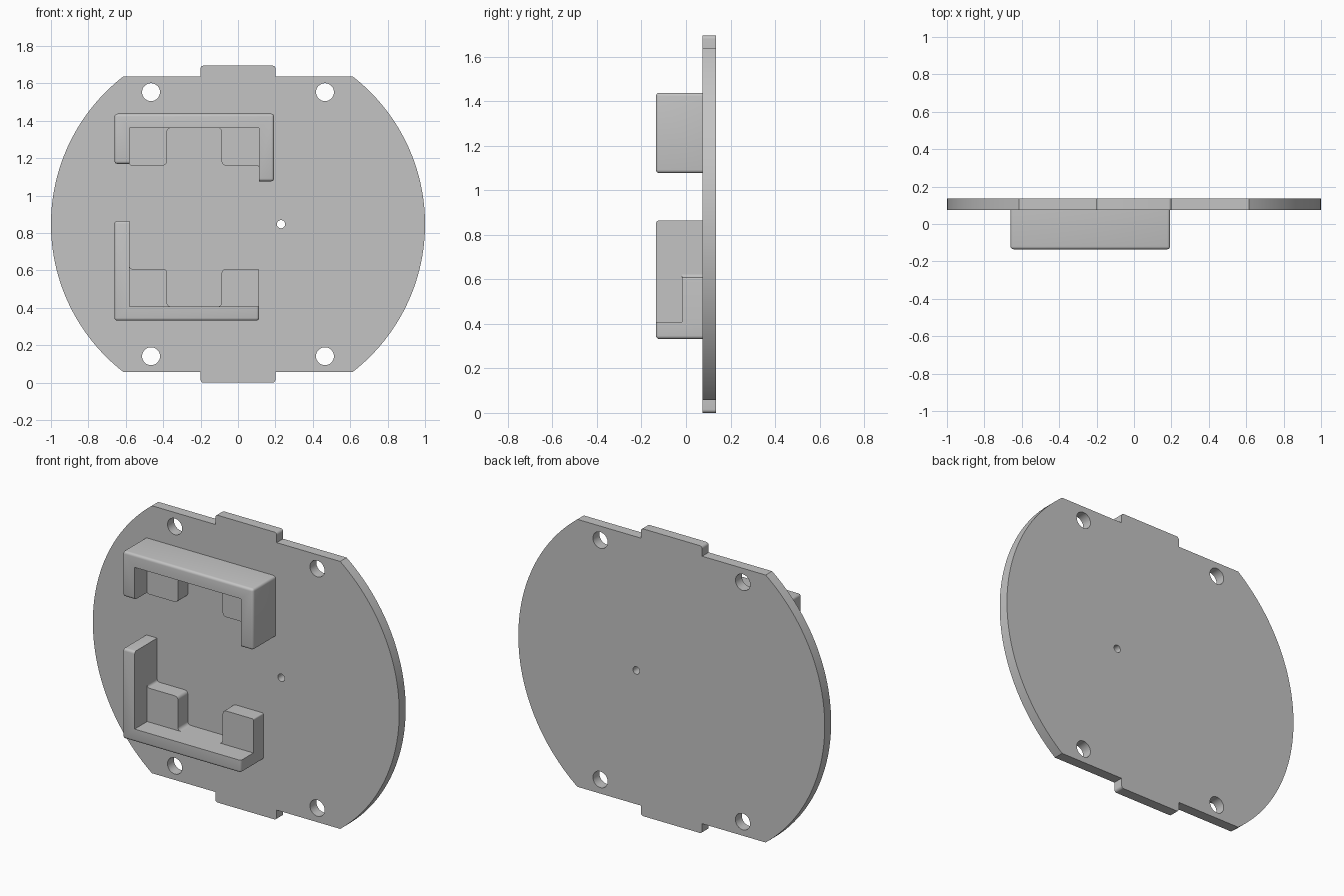
import bpy
import bmesh
from math import asin, cos, sin, pi, tan
from mathutils import Vector

cube = bpy.data.objects.get("Cube")
if cube:
    bpy.data.objects.remove(cube, do_unlink=True)

GREY = (0.55, 0.55, 0.55, 1)
grey = bpy.data.materials.new("light grey")
grey.use_nodes = True
grey.diffuse_color = GREY
grey.node_tree.nodes["Principled BSDF"].inputs["Base Color"].default_value = GREY

HEIGHT = 1.695
MID = HEIGHT / 2
FRONT, PLATE_FRONT, BACK = -0.135, 0.075, 0.135


def finish(name, bm):
    """Turn a bmesh into a shaded, coloured object."""
    bmesh.ops.recalc_face_normals(bm, faces=bm.faces[:])
    mesh = bpy.data.meshes.new(name)
    bm.to_mesh(mesh)
    bm.free()
    mesh.materials.append(grey)
    obj = bpy.data.objects.new(name, mesh)
    bpy.context.collection.objects.link(obj)
    bpy.ops.object.select_all(action='DESELECT')
    obj.select_set(True)
    bpy.context.view_layer.objects.active = obj
    bpy.ops.object.shade_smooth_by_angle(angle=pi / 6)
    return obj


def rounded(corners, steps=5):
    """Profile points from (x, z) or (x, z, radius) corners."""
    out = []
    for i, c in enumerate(corners):
        p = Vector(c[:2])
        if len(c) < 3:
            out.append(p)
            continue
        a = (Vector(corners[i - 1][:2]) - p).normalized()
        b = (Vector(corners[(i + 1) % len(corners)][:2]) - p).normalized()
        half = a.angle(b) / 2
        start, end = p + a * c[2] / tan(half), p + b * c[2] / tan(half)
        centre = p + (a + b).normalized() * c[2] / sin(half)
        for k in range(steps + 1):
            d = (start.lerp(end, k / steps) - centre).normalized()
            out.append(centre + d * c[2])
    return out


def prism(points, y0, y1):
    """Extrude an x-z profile along y; returns bmesh and both vertex rings."""
    bm = bmesh.new()
    f = [bm.verts.new((p[0], y0, p[1])) for p in points]
    b = [bm.verts.new((p[0], y1, p[1])) for p in points]
    bm.faces.new(f)
    bm.faces.new(b[::-1])
    for i in range(len(f)):
        bm.faces.new((f[i - 1], f[i], b[i], b[i - 1]))
    return bm, f, b


def bracket(name, points, outer):
    """Walled bracket whose first `outer` corners have softened edges."""
    bm, f, b = prism(points, FRONT, PLATE_FRONT)
    edges = [bm.edges.get((f[i - 1], f[i])) for i in range(outer + 1)]
    edges += [bm.edges.get((f[i], b[i])) for i in range(outer)]
    bmesh.ops.bevel(bm, geom=edges, offset=0.015, segments=4,
                    profile=0.5, affect='EDGES')
    return finish(name, bm)


def block(name, wall, sx, base, sz, leg):
    """Low support block growing from a bar, filleted into it and its leg."""
    def at(u, v, *r):
        return (wall + sx * u, base + sz * v, *r)
    side = [at(0, 0.2, 0.015), at(0, 0.225), at(-0.01, 0.225), at(-0.01, -0.01)] \
        if leg else [at(0, 0.2, 0.008), at(0, -0.01)]
    corners = [at(0.225, -0.01), at(0.225, 0), at(0.2, 0, 0.02),
               at(0.2, 0.2, 0.02)] + side
    finish(name, prism(rounded(corners), -0.018, PLATE_FRONT)[0])


def circle(x, z, r, n=32):
    return [(x + r * cos(2 * pi * i / n), z + r * sin(2 * pi * i / n)) for i in range(n)]


# Round plate outline with cropped top and bottom and two edge tabs
FLAT = 0.789
sweep = asin(FLAT)
arc = [(cos(sweep * k / 32), MID + sin(sweep * k / 32)) for k in range(-32, 33)]
tab = [(0.2, MID + FLAT), (0.2, HEIGHT, 0.015),
       (-0.2, HEIGHT, 0.015), (-0.2, MID + FLAT)]
half_outline = arc + rounded(tab)
outline = half_outline + [(-x, HEIGHT - z) for x, z in half_outline]

# Plate holes: four mounting holes and a small locating hole
loops = [outline, circle(0.23, MID, 0.022)]
for sx in (-1, 1):
    for sz in (-1, 1):
        loops.append(circle(sx * 0.465, MID + sz * 0.706, 0.048))

# Plate: filled flat curve given thickness, then stood upright
curve = bpy.data.curves.new("plate_profile", 'CURVE')
curve.dimensions = '2D'
curve.fill_mode = 'BOTH'
curve.extrude = (BACK - PLATE_FRONT) / 2
for loop in loops:
    spline = curve.splines.new('POLY')
    spline.points.add(len(loop) - 1)
    for point, (x, z) in zip(spline.points, loop):
        point.co = (x, z, 0, 1)
    spline.use_cyclic_u = True
helper = bpy.data.objects.new("plate_profile", curve)
bpy.context.collection.objects.link(helper)
bpy.context.view_layer.update()
flat = bpy.data.meshes.new_from_object(
    helper.evaluated_get(bpy.context.evaluated_depsgraph_get()))
bm = bmesh.new()
bm.from_mesh(flat)
bpy.data.objects.remove(helper, do_unlink=True)
bpy.data.meshes.remove(flat)
bmesh.ops.remove_doubles(bm, verts=bm.verts[:], dist=0.0002)
for v in bm.verts:
    x, z, depth = v.co
    v.co = (x, (PLATE_FRONT + BACK) / 2 - depth, z)
finish("plate", bm)

# Holder brackets
L, L_IN, R_IN, R = -0.66, -0.58, 0.113, 0.193
TOP_BAR, LOW_BAR = 1.362, 0.408
bracket("upper_bracket",
        [(L, 1.17), (L, 1.438), (R, 1.438), (R, 1.077),
         (R_IN, 1.077), (R_IN, TOP_BAR), (L_IN, TOP_BAR), (L_IN, 1.17)], 4)
bracket("lower_bracket",
        [(R_IN, 0.332), (L, 0.332), (L, 0.865),
         (L_IN, 0.865), (L_IN, LOW_BAR), (R_IN, LOW_BAR)], 3)

# Support blocks inside the brackets
block("upper_right_block", L_IN, 1, TOP_BAR, -1, False)
block("upper_left_block", R_IN, -1, TOP_BAR, -1, True)
block("lower_right_block", L_IN, 1, LOW_BAR, 1, True)
block("lower_left_block", R_IN, -1, LOW_BAR, 1, False)
